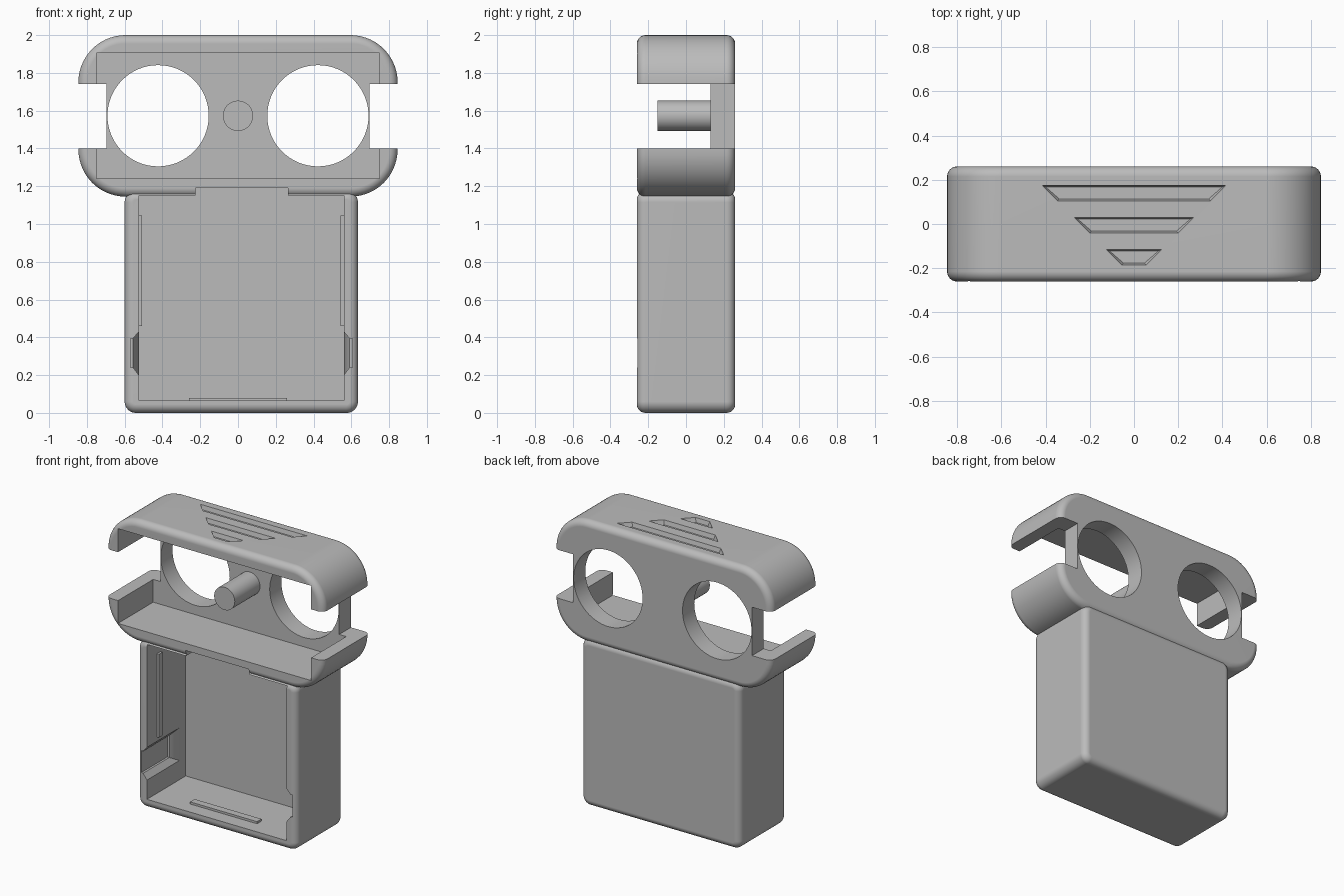
import bpy, bmesh, math
from mathutils import Matrix, Vector
from itertools import product

cube = bpy.data.objects.get("Cube")
if cube:
    bpy.data.objects.remove(cube, do_unlink=True)

grey = bpy.data.materials.new("plain_grey")
grey.use_nodes = True
grey.diffuse_color = (0.5, 0.5, 0.5, 1)
grey.node_tree.nodes["Principled BSDF"].inputs["Base Color"].default_value = (0.5, 0.5, 0.5, 1)


def finish(name, bm):
    bmesh.ops.recalc_face_normals(bm, faces=bm.faces)
    mesh = bpy.data.meshes.new(name)
    bm.to_mesh(mesh)
    bm.free()
    mesh.materials.append(grey)
    obj = bpy.data.objects.new(name, mesh)
    bpy.context.collection.objects.link(obj)
    return obj


def box_bm(x, y, z):
    bm = bmesh.new()
    bmesh.ops.create_cube(bm, size=1)
    lo, hi = Vector((x[0], y[0], z[0])), Vector((x[1], y[1], z[1]))
    for v in bm.verts:
        v.co = Vector([lo[i] + (v.co[i] + 0.5) * (hi[i] - lo[i]) for i in range(3)])
    return bm


def box(name, x, y, z):
    return finish(name, box_bm(x, y, z))


def rounded_box(name, x, y, z, corner, edge):
    """Box with large corners seen from the front and softened front and back rims."""
    bm = box_bm(x, y, z)
    deep = [e for e in bm.edges if abs(e.verts[0].co.y - e.verts[1].co.y) > 0.1]
    bmesh.ops.bevel(bm, geom=deep, offset=corner, segments=14, profile=0.5, affect='EDGES')
    rims = [e for e in bm.edges if abs(e.verts[0].co.y - e.verts[1].co.y) < 1e-4]
    bmesh.ops.bevel(bm, geom=rims, offset=edge, segments=6, profile=0.5, affect='EDGES')
    return finish(name, bm)


def hull(name, points):
    bm = bmesh.new()
    for p in points:
        bm.verts.new(p)
    bmesh.ops.convex_hull(bm, input=bm.verts)
    bmesh.ops.dissolve_limit(bm, angle_limit=0.01, verts=bm.verts, edges=bm.edges)
    return finish(name, bm)


def rod(name, x, z, r, y0, y1):
    bm = bmesh.new()
    turn = Matrix.Translation((x, (y0 + y1) / 2, z)) @ Matrix.Rotation(math.pi / 2, 4, 'X')
    bmesh.ops.create_cone(bm, cap_ends=True, segments=64, radius1=r, radius2=r,
                          depth=y1 - y0, matrix=turn)
    return finish(name, bm)


def combine(target, other, operation):
    mod = target.modifiers.new("combine", 'BOOLEAN')
    mod.object, mod.operation, mod.solver = other, operation, 'EXACT'
    bpy.context.view_layer.objects.active = target
    bpy.ops.object.modifier_apply(modifier=mod.name)
    bpy.data.objects.remove(other, do_unlink=True)


def cut(target, other):
    combine(target, other, 'DIFFERENCE')


# Main shell: wide rounded head on a slightly offset body
BACK, FRONT = 0.26, -0.3
EYE_Z = 1.573
shell = rounded_box("case_shell", (-0.845, 0.845), (-0.26, BACK), (1.145, 2), 0.25, 0.045)
body = rounded_box("body", (-0.6, 0.635), (-0.26, BACK), (0, 1.175), 0.06, 0.045)
combine(shell, body, 'UNION')

# Head cavity, eye holes and side slots
cut(shell, box("head_cavity", (-0.75, 0.75), (FRONT, 0.13), (1.24, 1.905)))
for s in (-1, 1):
    cut(shell, rod("eye_hole", s * 0.423, EYE_Z, 0.268, -0.1, 0.4))
    cut(shell, box("side_slot", sorted((s * 0.695, s)), (-0.4, 0.4), (1.4, 1.74)))

# Body cavity with a tab notch at the top
LEFT, RIGHT, FLOOR = -0.525, 0.56, 0.065
cut(shell, box("body_cavity", (LEFT, RIGHT), (FRONT, 0.17), (FLOOR, 1.15)))
cut(shell, box("tab_notch", (-0.225, 0.265), (FRONT, 0.17), (1.1, 1.19)))

# Sloped finger recess in each side wall, open at the front
for wall, s in ((LEFT, -1), (RIGHT, 1)):
    inner = wall - s * 0.03
    wide = list(product((inner, wall), (FRONT, 0.1), (0.2, 0.43)))
    deep = list(product((wall + s * 0.03,), (FRONT, 0.03), (0.24, 0.395)))
    cut(shell, hull("finger_recess", wide + deep))
    cut(shell, box("recess_pocket", sorted((inner, wall + s * 0.045)),
                   (FRONT, 0.03), (0.24, 0.395)))

# Three shrinking grooves in the top
for y, half in ((0.175, 0.415), (0.03, 0.27), (-0.115, 0.125)):
    points = []
    for z, inset in ((2.01, 0), (2, 0), (1.97, 0.008)):
        for s in (-1, 1):
            points += [(s * (half - 2 * inset), y - inset, z),
                       (s * (half - 0.07 - inset), y - 0.07 + inset, z)]
    cut(shell, hull("top_groove", points))

# Centre peg and the thin ribs that hold the front cover
parts = [shell,
         rod("centre_peg", 0, EYE_Z, 0.08, -0.15, 0.14),
         box("floor_rib", (-0.26, 0.26), (-0.16, -0.11), (FLOOR - 0.01, 0.08)),
         box("right_rib", (LEFT - 0.01, LEFT + 0.016), (-0.15, -0.11), (0.46, 1.045)),
         box("left_rib", (RIGHT - 0.018, RIGHT + 0.01), (-0.15, -0.11), (0.46, 1.045))]

# Smooth rounded edges, crisp cut edges
for obj in parts:
    bpy.ops.object.select_all(action='DESELECT')
    obj.select_set(True)
    bpy.context.view_layer.objects.active = obj
    bpy.ops.object.shade_smooth_by_angle(angle=math.radians(30))
    obj.modifiers.new("flat_normals", 'WEIGHTED_NORMAL').keep_sharp = True
